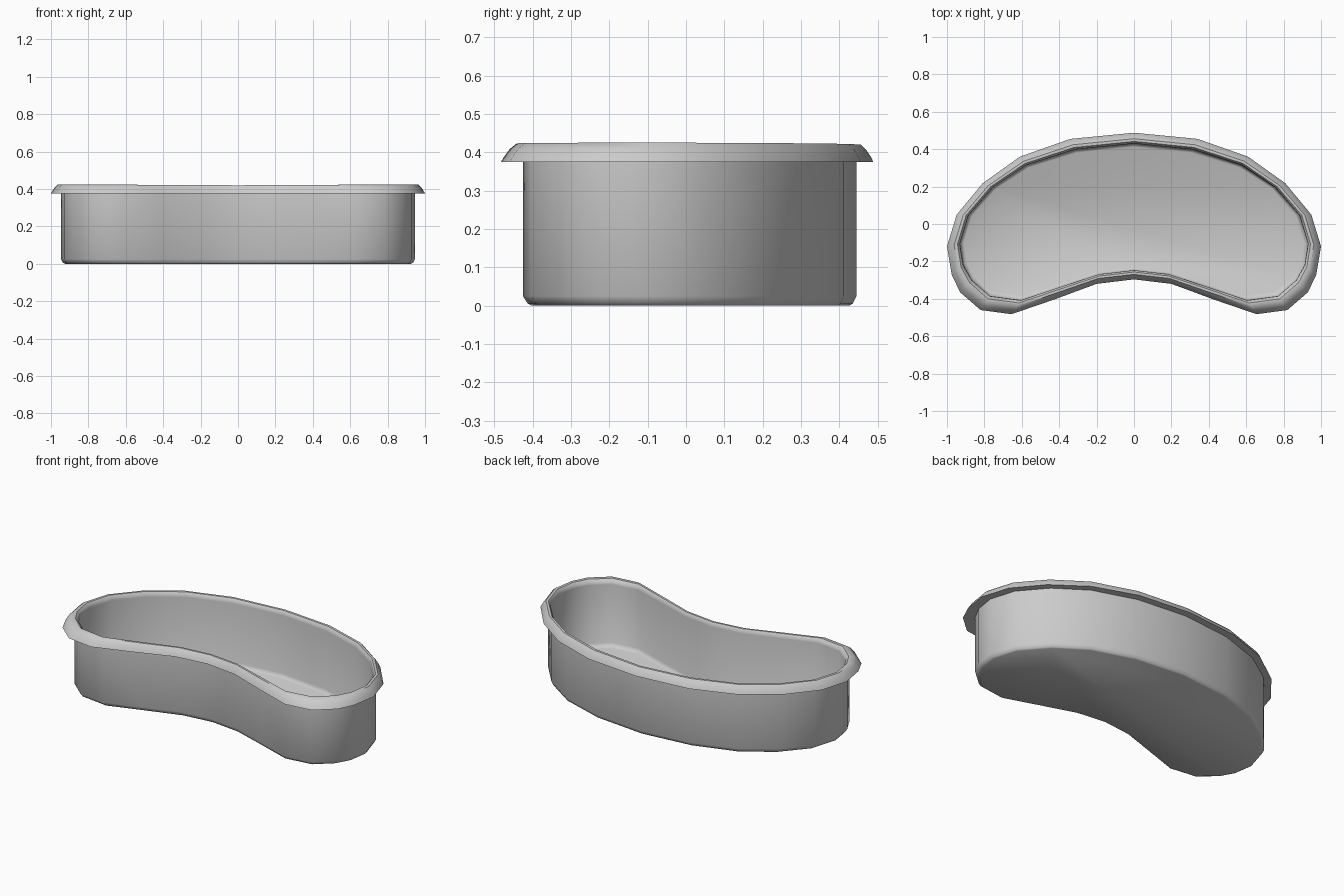
import bpy, bmesh, math

if "Cube" in bpy.data.objects:
    bpy.data.objects.remove(bpy.data.objects["Cube"])

# Right half of the kidney outline, back centre to front centre
rim_outer = [(0, .488), (.34, .455), (.61, .36), (.81, .217), (.948, .05), (1, -.12), (.975, -.27),
             (.93, -.365), (.82, -.46), (.655, -.482), (.43, -.405), (.2, -.32), (0, -.296)]
rim_inner = [(0, .43), (.315, .398), (.575, .315), (.755, .195), (.885, .045), (.93, -.105), (.912, -.22),
             (.867, -.30), (.77, -.385), (.605, -.407), (.405, -.34), (.185, -.268), (0, -.247)]


def mirrored(half):
    return half + [(-x, y) for x, y in half[-2:0:-1]]


outer, inner = mirrored(rim_outer), mirrored(rim_inner)

# Wall section: (blend from outer to inner outline, height)
section = [(1.07, 0), (.92, .006), (.76, .025), (.76, .375), (0, .375), (.1, .388), (.3, .41),
           (.55, .425), (.8, .425), (.97, .412), (1, .395), (1, .04), (1.12, .024), (1.3, .018)]

bm = bmesh.new()
loops = []
for t, z in section:
    loop = []
    for (ax, ay), (bx, by) in zip(outer, inner):
        dip = .005 * (1 - abs(ax)) if z > .405 else 0
        loop.append(bm.verts.new((ax + (bx - ax) * t, ay + (by - ay) * t, z - dip)))
    loops.append(loop)

n = len(outer)
for a, b in zip(loops, loops[1:]):
    for i in range(n):
        j = (i + 1) % n
        bm.faces.new((a[i], a[j], b[j], b[i]))

# Underside and inside floor
bm.faces.new(loops[0])
bm.faces.new(loops[-1])
bmesh.ops.recalc_face_normals(bm, faces=bm.faces)

mesh = bpy.data.meshes.new("kidney_dish")
bm.to_mesh(mesh)
bm.free()
dish = bpy.data.objects.new("kidney_dish", mesh)
bpy.context.collection.objects.link(dish)
bpy.context.view_layer.objects.active = dish
dish.select_set(True)
bpy.ops.object.shade_smooth_by_angle(angle=math.radians(40))
